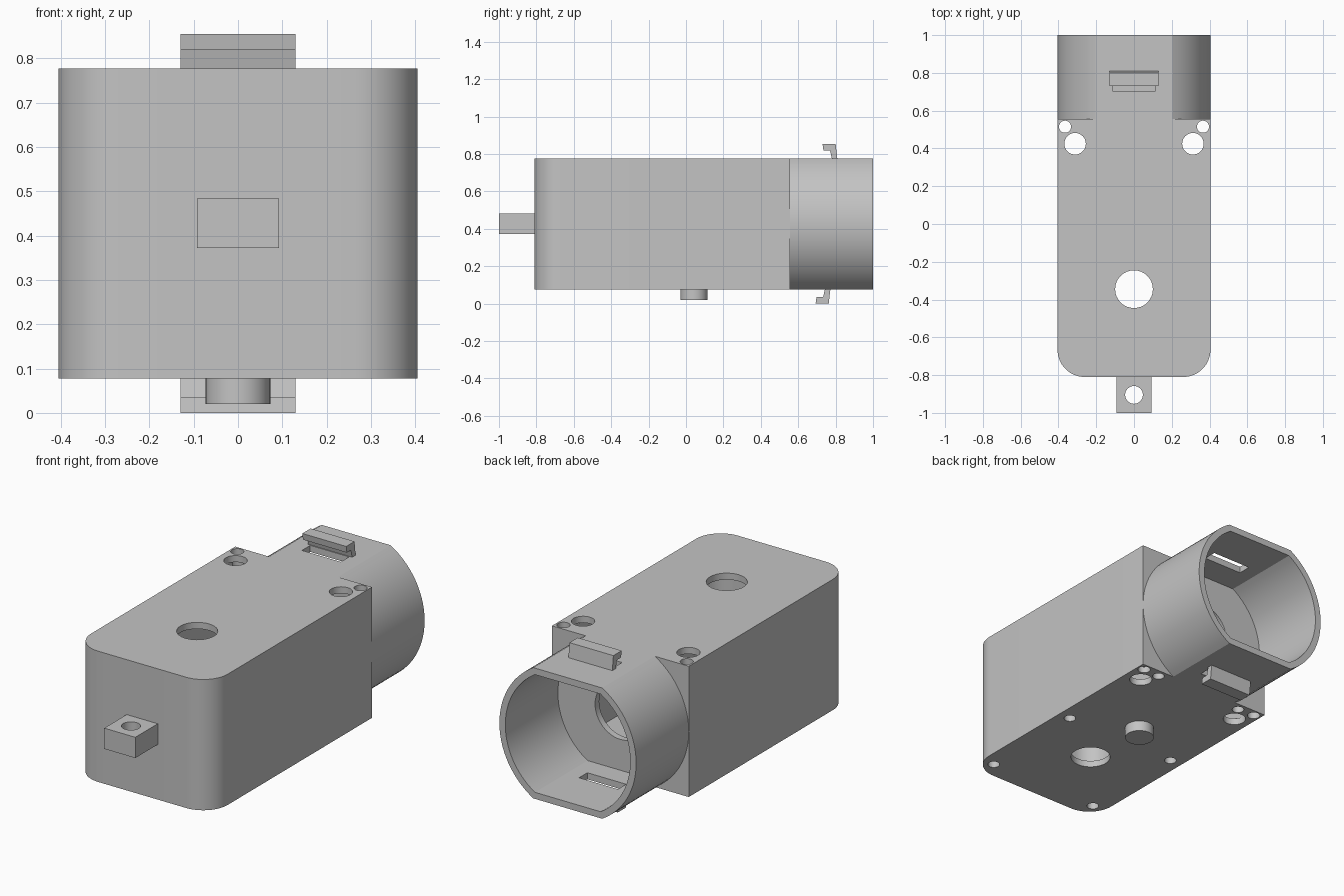
import bpy, bmesh, math
from mathutils import Vector

cube = bpy.data.objects.get("Cube")
if cube:
    bpy.data.objects.remove(cube, do_unlink=True)

grey = bpy.data.materials.new("grey plastic")
grey.use_nodes = True
COLOUR = (0.55, 0.55, 0.55, 1)
grey.diffuse_color = COLOUR
grey.node_tree.nodes["Principled BSDF"].inputs["Base Color"].default_value = COLOUR

MID = 0.427      # height of the long axis
HALF_H = 0.35    # half height of the housing
HALF_W = 0.405   # half width of the housing
WALL = 0.035
BOTTOM, TOP = MID - HALF_H, MID + HALF_H
BACK = 0.555     # where the gearbox meets the sleeve


def extrude(name, points, axis, start, end):
    """Prism from a closed 2D profile; the profile uses the two other axes in order."""
    def place(p, d):
        v = list(p)
        v.insert(axis, d)
        return Vector(v)
    bm = bmesh.new()
    face = bm.faces.new([bm.verts.new(place(p, start)) for p in points])
    new = bmesh.ops.extrude_face_region(bm, geom=[face])["geom"]
    shift = place((0, 0), end - start)
    bmesh.ops.translate(bm, vec=shift, verts=[g for g in new if isinstance(g, bmesh.types.BMVert)])
    bmesh.ops.recalc_face_normals(bm, faces=bm.faces)
    mesh = bpy.data.meshes.new(name)
    bm.to_mesh(mesh)
    bm.free()
    mesh.materials.append(grey)
    obj = bpy.data.objects.new(name, mesh)
    bpy.context.collection.objects.link(obj)
    return obj


def arc(cx, cy, r, a0, a1, n):
    return [(cx + r * math.cos(math.radians(a0 + (a1 - a0) * i / n)),
             cy + r * math.sin(math.radians(a0 + (a1 - a0) * i / n))) for i in range(n + 1)]


def circle(cx, cy, r, n=48):
    return arc(cx, cy, r, 0, 360, n)[:-1]


def rect(x0, x1, y0, y1):
    return [(x0, y0), (x1, y0), (x1, y1), (x0, y1)]


def cut(obj, cutters):
    for cutter in cutters:
        cutter.hide_render = True
        mod = obj.modifiers.new("cut", 'BOOLEAN')
        mod.operation = 'DIFFERENCE'
        mod.solver = 'EXACT'
        mod.object = cutter
        bpy.context.view_layer.objects.active = obj
        bpy.ops.object.modifier_apply(modifier=mod.name)
        bpy.data.objects.remove(cutter, do_unlink=True)


def smooth(obj):
    bpy.ops.object.select_all(action='DESELECT')
    obj.select_set(True)
    bpy.context.view_layer.objects.active = obj
    bpy.ops.object.shade_smooth_by_angle(angle=math.radians(30))


def gearbox_outline(inset, back):
    """Plan outline with two rounded front corners."""
    radius, w, front = 0.145, HALF_W - inset, -0.81
    cx, cy, r = HALF_W - radius, front + radius, radius - inset
    return [(w, back), (-w, back)] + arc(-cx, cy, r, 180, 270, 14) + arc(cx, cy, r, 270, 360, 14)


def sleeve_outline(inset):
    """Circle with flattened top and bottom."""
    r, h = HALF_W - inset, HALF_H - inset
    a = math.degrees(math.asin(h / r))
    return arc(0, MID, r, -a, a, 28) + arc(0, MID, r, 180 - a, 180 + a, 28)


def drill(x, y, r, z0=-0.1, z1=1.0):
    return extrude("drill", circle(x, y, r, 32), 2, z0, z1)


# Hollow gearbox with shaft hole, screw holes and motor opening
gearbox = extrude("gearbox", gearbox_outline(0, BACK), 2, BOTTOM, TOP)
holes = [extrude("cavity", gearbox_outline(WALL, BACK - WALL), 2, BOTTOM + WALL, TOP - WALL),
         extrude("motor_opening", circle(0, MID, 0.15), 1, BACK - 0.1, BACK + 0.1),
         drill(0, -0.345, 0.1)]
for side in (-1, 1):
    holes += [drill(side * 0.312, 0.425, 0.057), drill(side * 0.365, 0.515, 0.032)]
    for x, y in ((0.265, 0.51), (0.335, -0.11), (0.33, -0.72)):
        holes.append(drill(side * x, y, 0.03, z1=BOTTOM + 0.1))
cut(gearbox, holes)
smooth(gearbox)

# Motor sleeve, open at the back, with a slot beside each clip
sleeve = extrude("motor_sleeve", sleeve_outline(0), 1, BACK, 1.0)
cut(sleeve, [extrude("bore", sleeve_outline(WALL), 1, BACK - 0.1, 1.1),
             extrude("top_slot", rect(-0.115, 0.115, 0.705, 0.775), 2, TOP - 0.1, TOP + 0.1),
             extrude("bottom_slot", rect(-0.115, 0.115, 0.67, 0.74), 2, BOTTOM - 0.1, BOTTOM + 0.1)])
smooth(sleeve)

# Hooked clips above and below the sleeve: (y, height above surface)
hook = [(0.81, -0.01), (0.80, 0.077), (0.73, 0.077), (0.735, 0.042), (0.77, 0.042), (0.782, -0.01)]
extrude("top_clip", [(y, TOP + h) for y, h in hook], 0, -0.13, 0.13)
extrude("bottom_clip", [(y - 0.037, BOTTOM - h) for y, h in hook], 0, -0.13, 0.13)

# Mounting tab on the front
tab = extrude("mounting_tab", rect(-0.092, 0.092, -1.0, -0.81), 2, 0.372, 0.483)
cut(tab, [drill(0, -0.905, 0.047)])
smooth(tab)

# Locating peg underneath
peg = extrude("locating_peg", circle(0, 0.043, 0.073), 2, 0.02, BOTTOM + 0.01)
smooth(peg)
